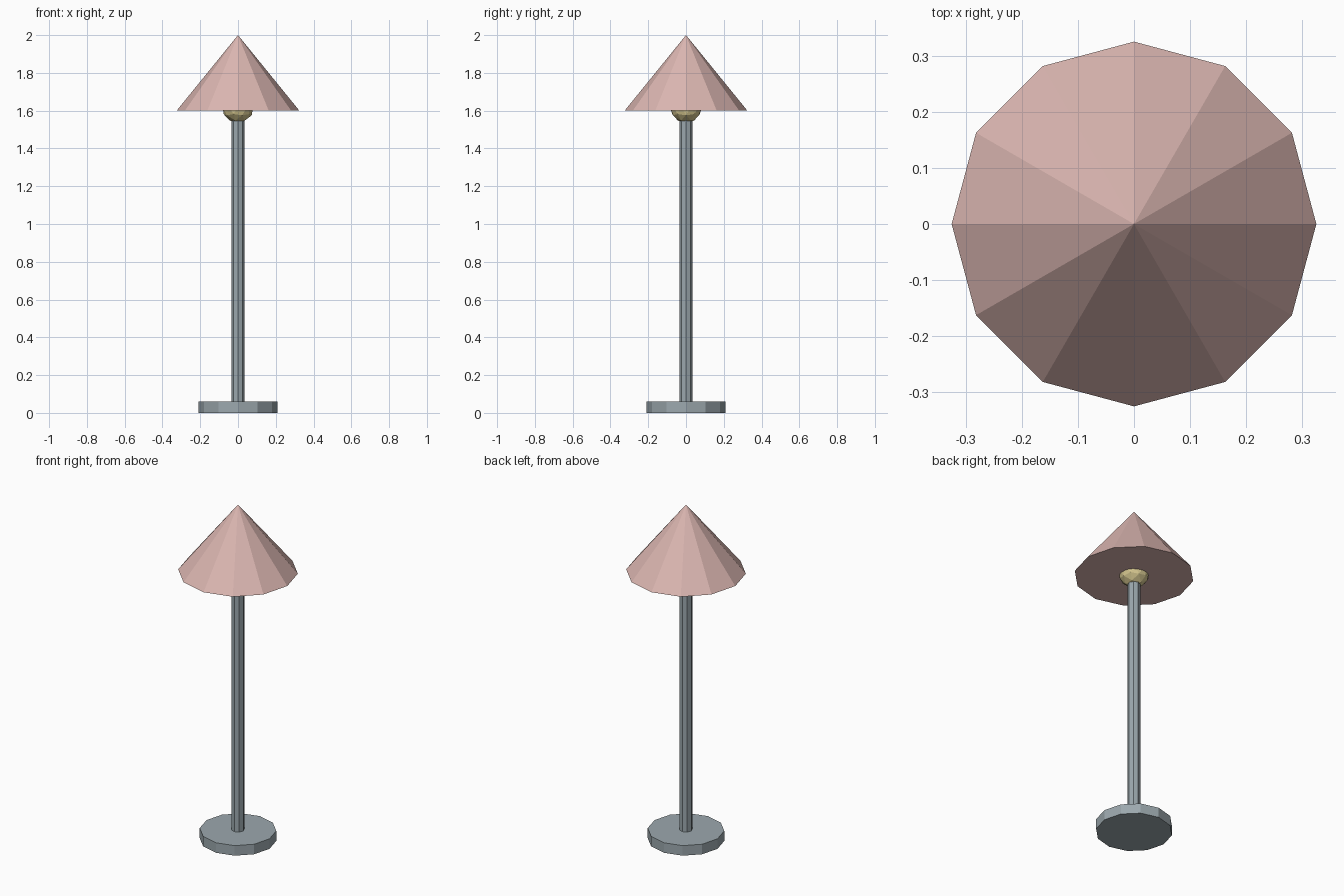
import bpy, math

if "Cube" in bpy.data.objects:
    bpy.data.objects.remove(bpy.data.objects["Cube"])


def material(name, rgb):
    m = bpy.data.materials.new(name)
    m.diffuse_color = (*rgb, 1.0)
    m.use_nodes = True
    m.node_tree.nodes["Principled BSDF"].inputs["Base Color"].default_value = m.diffuse_color
    return m


metal = material("grey_metal", (0.33, 0.39, 0.42))
pink = material("pale_pink", (0.71, 0.47, 0.44))
glow = material("warm_yellow", (0.68, 0.58, 0.28))


def finish(name, mat):
    ob = bpy.context.object
    ob.name = name
    ob.data.materials.append(mat)
    return ob


def taper(name, mat, sides, r_low, r_top, z0, z1):
    """Upright prism or cone between two heights."""
    bpy.ops.mesh.primitive_cone_add(vertices=sides, radius1=r_low, radius2=r_top,
                                    depth=z1 - z0, location=(0, 0, (z0 + z1) / 2))
    return finish(name, mat)


# Foot and stem
taper("base", metal, 12, 0.208, 0.208, 0.0, 0.06)
taper("pole", metal, 8, 0.035, 0.035, 0.06, 1.56)

# Bulb peeking out under the shade
bpy.ops.mesh.primitive_ico_sphere_add(subdivisions=2, radius=0.085, location=(0, 0, 1.62))
finish("bulb", glow)

# Closed conical shade
taper("shade", pink, 12, 0.325, 0.0, 1.60, 2.0)
